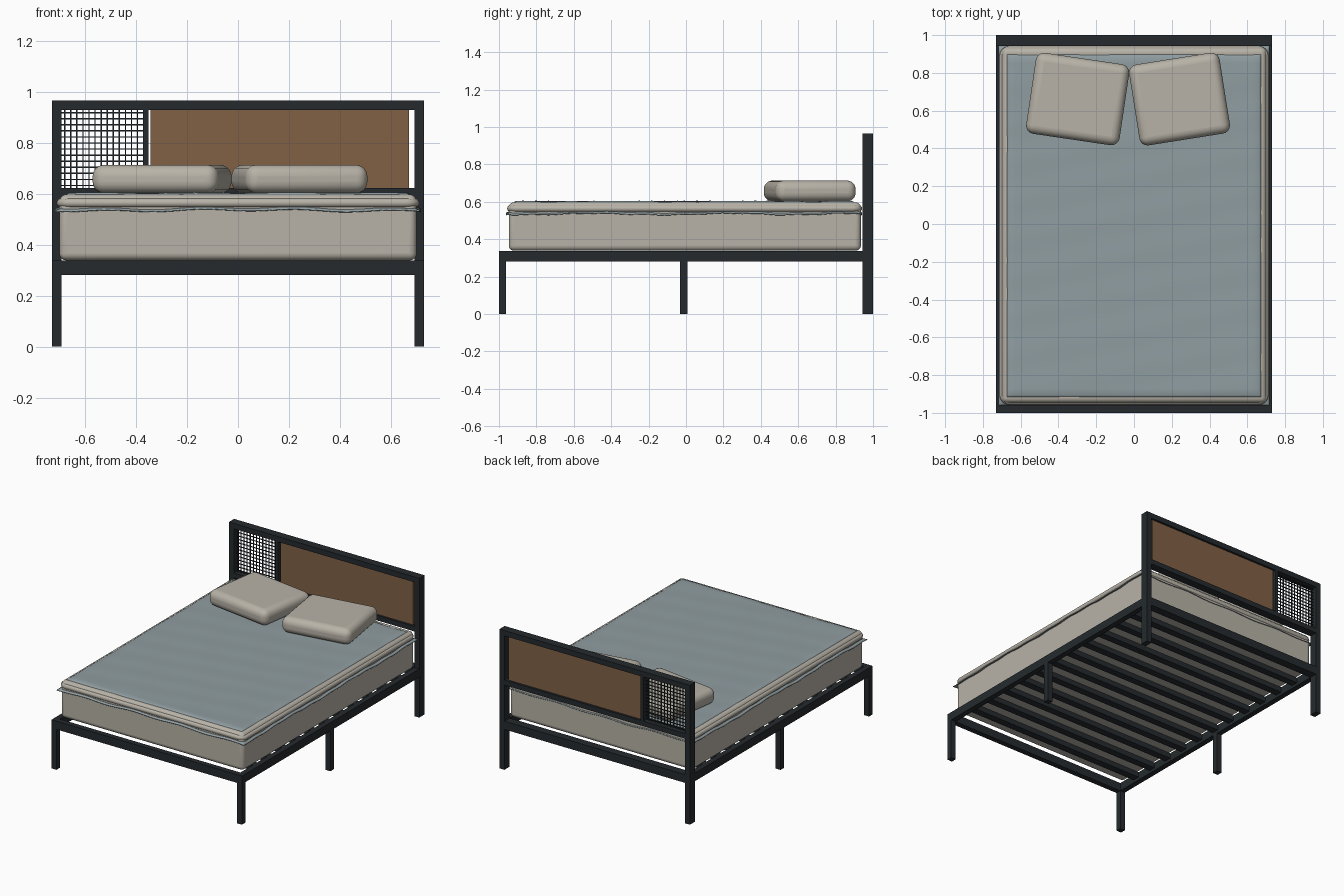
import bpy, bmesh, math

if "Cube" in bpy.data.objects:
    bpy.data.objects.remove(bpy.data.objects["Cube"])


def material(name, rgb):
    m = bpy.data.materials.new(name)
    m.diffuse_color = (*rgb, 1)
    m.use_nodes = True
    m.node_tree.nodes["Principled BSDF"].inputs["Base Color"].default_value = m.diffuse_color
    return m


METAL = material("dark_metal", (0.018, 0.023, 0.027))
WOOD = material("brown_wood", (0.22, 0.12, 0.06))
BEIGE = material("beige_fabric", (0.48, 0.45, 0.39))
BLUE = material("blue_fabric", (0.28, 0.34, 0.36))


def box(name, x, y, z, mat, bevel=0.0, segments=1, rot=0.0):
    """Box from (min, max) ranges, optionally rounded."""
    c = [(a + b) / 2 for a, b in (x, y, z)]
    bpy.ops.mesh.primitive_cube_add(size=1, location=c, rotation=(0, 0, rot))
    o = bpy.context.object
    o.name = name
    o.scale = [b - a for a, b in (x, y, z)]
    bpy.ops.object.transform_apply(location=False, rotation=False, scale=True)
    o.data.materials.append(mat)
    if bevel:
        m = o.modifiers.new("rounding", "BEVEL")
        m.width, m.segments = bevel, segments
        if segments > 1:
            bpy.ops.object.shade_smooth_by_angle(angle=math.radians(40))
    return o


W, T = 0.73, 0.038          # half width of the frame, tube thickness
IN = W - T

# Legs, side rails and headboard posts on both sides
for side, s in (("left", -1), ("right", 1)):
    xr = tuple(sorted((s * W, s * IN)))
    box(f"{side}_front_leg", xr, (-1, -0.962), (0, 0.282), METAL)
    box(f"{side}_middle_leg", xr, (-0.031, 0.007), (0, 0.282), METAL)
    box(f"{side}_headboard_post", xr, (0.943, 1), (0, 0.928), METAL)
    box(f"{side}_side_rail", xr, (-0.962, 0.943), (0.28, 0.337), METAL)

# Cross rails
box("foot_rail", (-W, W), (-1, -0.962), (0.28, 0.337), METAL)
box("head_rail", (-IN, IN), (0.943, 1), (0.28, 0.337), METAL)
box("headboard_top_rail", (-W, W), (0.943, 1), (0.928, 0.965), METAL)
box("headboard_lower_rail", (-IN, IN), (0.943, 1), (0.587, 0.622), METAL)
box("headboard_divider", (-0.373, -0.352), (0.943, 1), (0.622, 0.928), METAL)

# Slats
N = 11
for i in range(N):
    y = -0.962 + 1.905 * (i + 1) / (N + 1)
    box(f"slat_{i + 1}", (-IN, IN), (y - 0.025, y + 0.025), (0.3, 0.336), METAL)

# Wooden headboard panel
box("headboard_panel", (-0.344, 0.672), (0.957, 0.985), (0.62, 0.93), WOOD)

# Woven wire grille
r = 0.0025
for i in range(13):
    x = -0.68 + 0.286 * i / 12
    box(f"grille_upright_{i + 1}", (x - r, x + r), (0.967, 0.972), (0.62, 0.93), METAL)
    z = 0.632 + 0.286 * i / 12
    box(f"grille_crosswire_{i + 1}", (-0.692, -0.372), (0.971, 0.976), (z - r, z + r), METAL)

# Mattress with soft shoulders
box("mattress", (-0.701, 0.701), (-0.947, 0.935), (0.338, 0.597), BEIGE, 0.028, 5)

# Beige piping just above the blanket hem
curve = bpy.data.curves.new("mattress_piping", "CURVE")
curve.dimensions = "3D"
curve.bevel_depth, curve.bevel_resolution = 0.018, 3
sp = curve.splines.new("POLY")
pts = []
for cx, cy, a0 in ((0.66, 0.89, 0), (-0.66, 0.89, 90), (-0.66, -0.905, 180), (0.66, -0.905, 270)):
    for k in range(5):
        a = math.radians(a0 + 22.5 * k)
        pts.append((cx + 0.034 * math.cos(a), cy + 0.034 * math.sin(a), 0.564, 1))
sp.points.add(len(pts) - 1)
for p, co in zip(sp.points, pts):
    p.co = co
sp.use_cyclic_u = True
sp.use_smooth = True
curve.materials.append(BEIGE)
piping = bpy.data.objects.new("mattress_piping", curve)
bpy.context.collection.objects.link(piping)

# Blanket: flat top, sinking behind the shoulder and flaring out at the hem
HEM = [(0, 0.536), (0.01, 0.541), (0.022, 0.546), (0.036, 0.556), (0.046, 0.598), (0.056, 0.603)]


def stations(lo, hi, n):
    edge = [d for d, _ in HEM]
    a, b = lo + edge[-1], hi - edge[-1]
    return [lo + d for d in edge] + [a + (b - a) * i / n for i in range(1, n)] + [hi - d for d in reversed(edge)]


def height(d):
    for (d0, z0), (d1, z1) in zip(HEM, HEM[1:]):
        if d <= d1:
            return z0 + (z1 - z0) * (d - d0) / (d1 - d0)
    return HEM[-1][1]


X0, X1, Y0, Y1 = -0.718, 0.718, -0.962, 0.942
xs, ys = stations(X0, X1, 40), stations(Y0, Y1, 52)
bm = bmesh.new()
grid = []
for y in ys:
    row = []
    for x in xs:
        d = min(x - X0, X1 - x, y - Y0, Y1 - y)
        amp = 0.004 if d < 0.04 else 0.0015
        wave = amp * (math.sin(17 * x + 9 * y) + 0.6 * math.sin(31 * y - 6 * x))
        row.append(bm.verts.new((x, y, height(d) + wave)))
    grid.append(row)
for j in range(len(ys) - 1):
    for i in range(len(xs) - 1):
        bm.faces.new((grid[j][i], grid[j][i + 1], grid[j + 1][i + 1], grid[j + 1][i])).smooth = True
me = bpy.data.meshes.new("blanket")
bm.to_mesh(me)
bm.free()
me.materials.append(BLUE)
blanket = bpy.data.objects.new("blanket", me)
bpy.context.collection.objects.link(blanket)
solid = blanket.modifiers.new("thickness", "SOLIDIFY")
solid.thickness = 0.004

# Pillows, turned slightly towards each other
for name, cx, ang, w in (("left_pillow", -0.298, -8.4, 0.50), ("right_pillow", 0.241, 9.0, 0.485)):
    box(name, (cx - w / 2, cx + w / 2), (0.445, 0.878), (0.602, 0.713), BEIGE, 0.045, 6, math.radians(ang))
